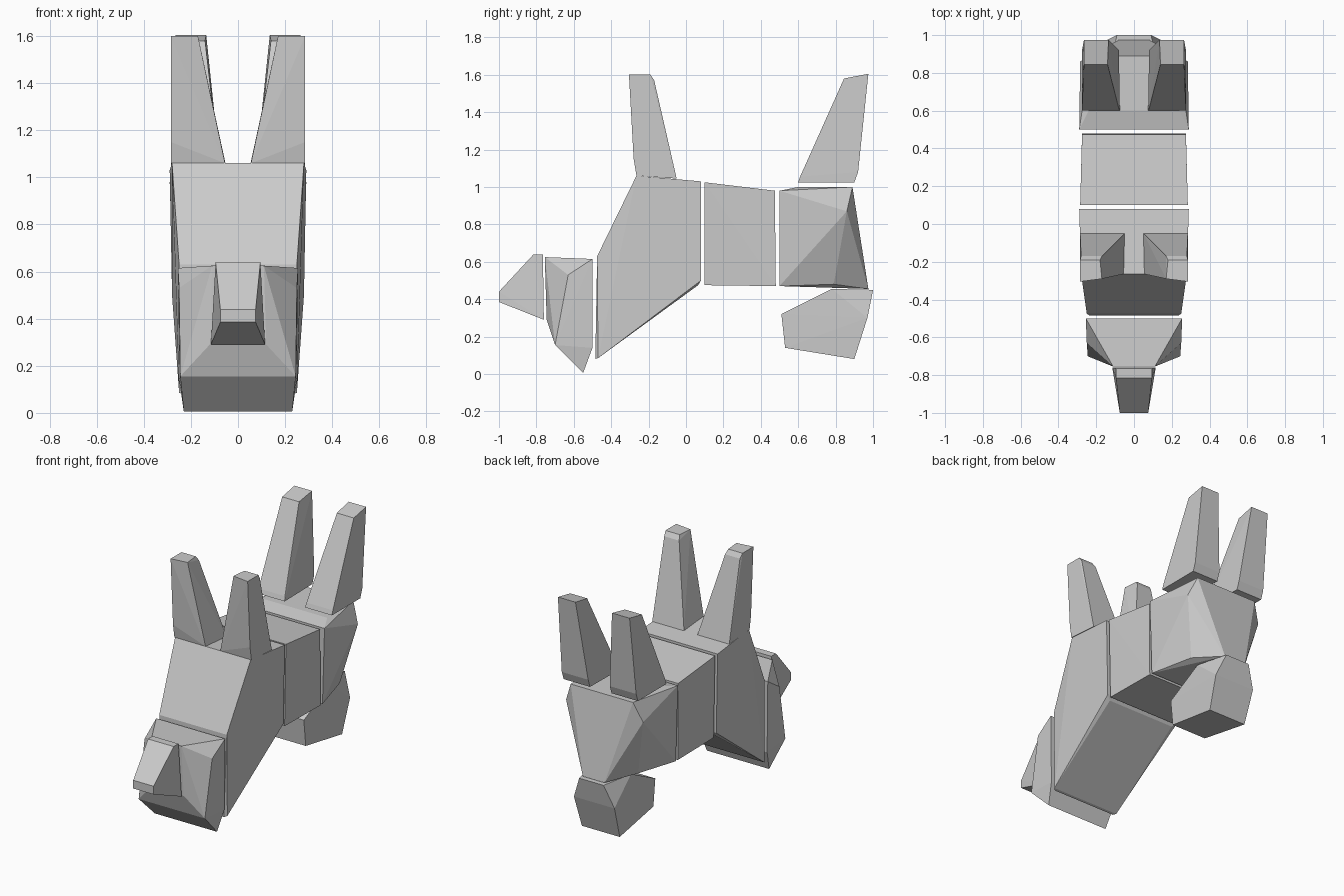
import bpy, bmesh, math


def block(name, pts):
    """Faceted block: the convex hull of its corner points."""
    bm = bmesh.new()
    for p in pts:
        bm.verts.new(p)
    res = bmesh.ops.convex_hull(bm, input=bm.verts[:])
    loose = [v for v in bm.verts if not v.link_faces]
    bmesh.ops.delete(bm, geom=loose, context='VERTS')
    bmesh.ops.dissolve_limit(bm, angle_limit=math.radians(0.5),
                             verts=bm.verts[:], edges=bm.edges[:])
    bmesh.ops.recalc_face_normals(bm, faces=bm.faces[:])
    me = bpy.data.meshes.new(name)
    bm.to_mesh(me)
    bm.free()
    ob = bpy.data.objects.new(name, me)
    bpy.context.collection.objects.link(ob)
    return ob


def central(name, half):
    """Block symmetric about x = 0, given as (half width, y, z)."""
    return block(name, [(s * x, y, z) for x, y, z in half for s in (-1, 1)])


def pair(name, pts):
    """Left and right copies of a block."""
    for side, s in (("right", 1), ("left", -1)):
        block(name + "_" + side, [(s * x, y, z) for x, y, z in pts])


# Snout
central("snout", [
    (.095, -.765, .64), (.095, -.815, .64), (.115, -.76, .29),
    (.075, -1, .44), (.075, -1, .385)])

# Head
central("head", [
    (.11, -.755, .625), (.255, -.5, .615), (.25, -.63, .53),
    (.12, -.745, .29), (.245, -.7, .155), (.23, -.55, .005),
    (.25, -.5, .14)])

# Chest
central("chest", [
    (.25, -.475, .63), (.235, -.485, .08), (.28, -.265, 1.06),
    (.29, .08, 1.03), (.28, .08, .50), (.25, .065, .475),
    (.25, -.47, .085)])

# Belly
central("belly", [
    (.285, .1, 1.025), (.275, .475, .98),
    (.275, .1, .475), (.275, .48, .47)])

# Hips, narrowing toward the rear
central("hips", [
    (.29, .5, .98), (.24, .6, 1), (.23, .89, 1), (.285, .86, .87),
    (.275, .5, .47), (.2, .79, .48), (.08, .975, .455)])

# Tail
central("tail", [
    (.13, .51, .32), (.13, .53, .14), (.14, .78, .455),
    (.09, 1, .45), (.14, .9, .08), (.15, .97, .3)])

# Front legs
pair("front_leg", [
    (.285, -.305, 1.6), (.17, -.29, 1.6), (.285, -.19, 1.6),
    (.18, -.19, 1.6), (.28, -.17, 1.57), (.17, -.17, 1.57),
    (.285, -.28, 1.15), (.285, -.265, 1.06), (.055, -.265, 1.06),
    (.05, -.05, 1.045), (.285, -.05, 1.045)])

# Rear legs
pair("rear_leg", [
    (.265, .975, 1.605), (.135, .975, 1.605), (.265, .845, 1.58),
    (.14, .845, 1.58), (.275, .61, 1.055), (.08, .61, 1.055),
    (.275, .6, 1.025), (.075, .6, 1.025), (.275, .9, 1.025),
    (.08, .9, 1.025), (.275, .92, 1.08), (.08, .92, 1.08)])
